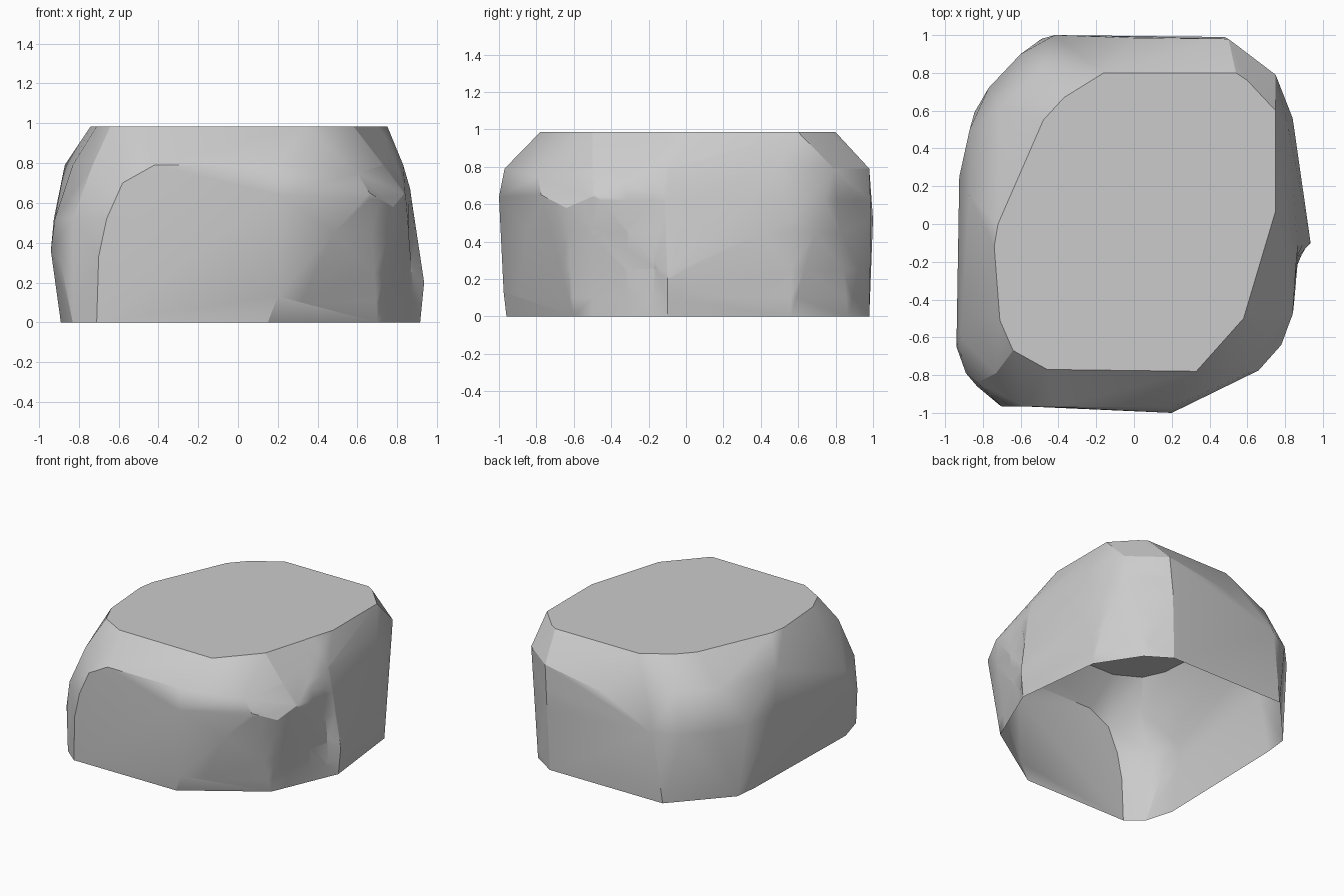
import bpy, bmesh, math

if "Cube" in bpy.data.objects:
    bpy.data.objects.remove(bpy.data.objects["Cube"])

# Outline of the boulder at four heights, each running round from the back edge
outlines = {
    0.00: [(-.49, .98), (.46, .98), (.64, .865), (.84, .56), (.915, -.10), (.70, -.60),
           (.15, -.96), (-.71, -.96), (-.83, -.86), (-.89, -.65), (-.865, .41), (-.845, .59)],
    0.52: [(-.42, 1), (.48, .99), (.84, .56), (-.66, -.965), (-.83, -.84),
           (-.92, -.60), (-.925, .25), (-.87, .50), (-.77, .72), (-.60, .90)],
    0.79: [(.50, .98), (.75, .79), (.82, .50), (.83, -.10), (.73, -.50), (.20, -.97),
           (-.42, -.97), (-.73, -.79), (-.83, -.50), (-.87, .15), (-.71, .61), (-.48, .83)],
    0.985: [(-.16, .80), (.54, .80), (.60, .76), (.75, .60), (.75, .07), (.58, -.50),
            (.33, -.78), (-.46, -.77), (-.64, -.67), (-.71, -.51), (-.74, -.12),
            (-.72, 0), (-.48, .55), (-.37, .67)],
}
# Corners between those heights: right and left bulges, front right ledge, front and back faces
corners = [(.935, -.10, .20), (.865, -.12, .67), (-.94, -.65, .36), (-.89, -.79, .30),
           (.60, -.79, .75), (.66, -.775, .65), (.78, -.64, .58), (.84, -.48, .65),
           (.20, -1, .64), (.20, -.975, .13), (-.70, -.965, .33), (-.58, -.965, .70),
           (0, .985, .71)]

# Stretch a faceted skin over the corners
bm = bmesh.new()
for z, ring in outlines.items():
    for x, y in ring:
        bm.verts.new((x, y, z))
for co in corners:
    bm.verts.new(co)
hull = bmesh.ops.convex_hull(bm, input=bm.verts[:])
loose = {g for key in ("geom_interior", "geom_unused") for g in hull[key]
         if isinstance(g, bmesh.types.BMVert)}
bmesh.ops.delete(bm, geom=list(loose), context='VERTS')
bmesh.ops.recalc_face_normals(bm, faces=bm.faces[:])

# The underside is open
base = [f for f in bm.faces if all(v.co.z < .001 for v in f.verts)]
bmesh.ops.delete(bm, geom=base, context='FACES')

# Merge nearly flat triangles into broad chipped facets
bmesh.ops.dissolve_limit(bm, angle_limit=math.radians(2),
                         verts=bm.verts[:], edges=bm.edges[:])


def slice_right(axis, at):
    """Cut extra edges into the front right part of the wall."""
    faces = [f for f in bm.faces if f.normal.x > .3 and f.calc_center_median().x > .5]
    geom = list({e for f in faces for e in f.edges}) + faces
    bmesh.ops.bisect_plane(bm, geom=geom, plane_co=[at * a for a in axis], plane_no=axis)


def ramp(value, lo, hi):
    return min(1, max(0, (value - lo) / (hi - lo)))


# Shallow chip below the ledge, ending in a step at the right bulge
bmesh.ops.triangulate(bm, faces=[f for f in bm.faces if f.normal.x > .3])
for y in (-.10, -.18, -.32, -.50):
    slice_right((0, 1, 0), y)
for z in (.10, .25, .45, .62):
    slice_right((0, 0, 1), z)
for v in bm.verts:
    x, y, z = v.co
    if x > .6:
        w = ramp(-y, .10, .18) * (1 - ramp(-y, .18, .60))
        w *= ramp(z, .0, .25) * (1 - ramp(z, .40, .66))
        v.co.x -= .045 * w
        v.co.y += .01 * w

mesh = bpy.data.meshes.new("boulder")
bm.to_mesh(mesh)
bm.free()
boulder = bpy.data.objects.new("boulder", mesh)
bpy.context.collection.objects.link(boulder)

# Soft facets with crisp main ridges, shading led by the broad faces
bpy.context.view_layer.objects.active = boulder
boulder.select_set(True)
bpy.ops.object.shade_smooth_by_angle(angle=math.radians(27))
weighted = boulder.modifiers.new("broad_facets", 'WEIGHTED_NORMAL')
weighted.keep_sharp = True
